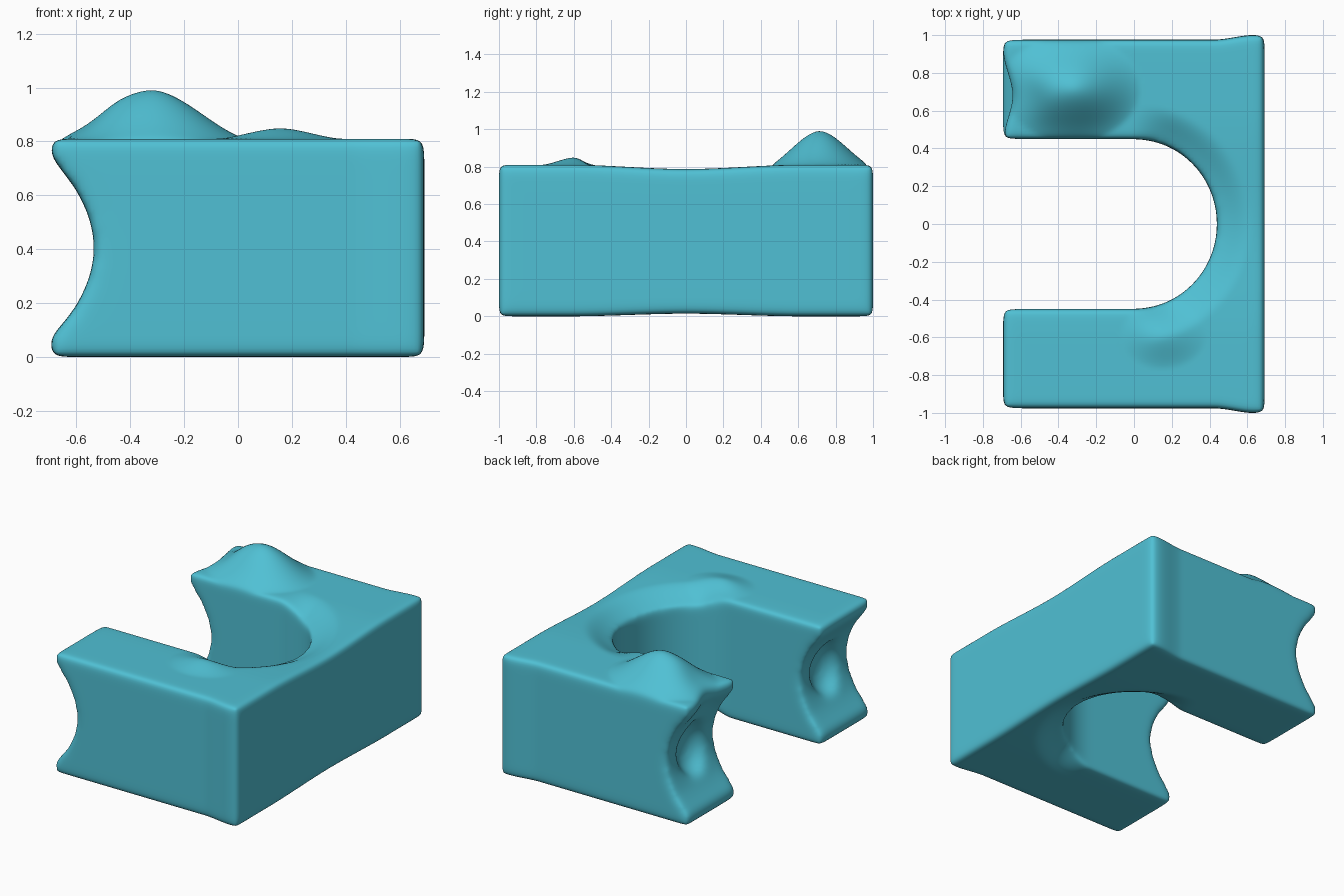
import bpy, bmesh, math

if "Cube" in bpy.data.objects:
    bpy.data.objects.remove(bpy.data.objects["Cube"])


def mesh_object(name, bm):
    bmesh.ops.recalc_face_normals(bm, faces=bm.faces)
    me = bpy.data.meshes.new(name)
    bm.to_mesh(me)
    bm.free()
    ob = bpy.data.objects.new(name, me)
    bpy.context.collection.objects.link(ob)
    return ob


def prism(name, pts, vec):
    bm = bmesh.new()
    f = bm.faces.new([bm.verts.new(p) for p in pts])
    r = bmesh.ops.extrude_face_region(bm, geom=[f])
    bmesh.ops.translate(bm, vec=vec, verts=[g for g in r["geom"] if isinstance(g, bmesh.types.BMVert)])
    return mesh_object(name, bm)


def smooth(t):
    t = max(0.0, min(1.0, t))
    return t * t * (3 - 2 * t)


# U-shaped block
X, Y, H = 0.692, 0.976, 0.81
L = -0.70
outline = [(L, -Y), (X, -Y), (X, Y), (L, Y), (L, 0.45)]
for i in range(41):
    a = math.pi / 2 - math.pi * i / 40
    outline.append((0.44 * math.cos(a), 0.45 * math.sin(a)))
outline.append((L, -0.45))
block = prism("u_block", [(x, y, 0) for x, y in outline], (0, 0, H))

# Hollow arm ends: one round groove across both arms and a dent in each
groove = [(-0.72, 0.77), (-0.69, 0.74), (-0.645, 0.68), (-0.60, 0.62), (-0.565, 0.55), (-0.542, 0.48),
          (-0.535, 0.40), (-0.542, 0.33), (-0.565, 0.26), (-0.60, 0.19), (-0.645, 0.13), (-0.69, 0.08),
          (-0.72, 0.05), (-1.0, 0.05), (-1.0, 0.77)]
cutters = [prism("end_groove_cutter", [(x, -1.2, z) for x, z in groove], (0, 2.4, 0))]
for side in (-1, 1):
    bm = bmesh.new()
    bmesh.ops.create_uvsphere(bm, u_segments=24, v_segments=16, radius=1)
    for v in bm.verts:
        v.co = (-0.57 + 0.12 * v.co.x, side * 0.71 + 0.15 * v.co.y, 0.40 + 0.18 * v.co.z)
    cutters.append(mesh_object("end_dent_cutter", bm))
for c in cutters:
    c.hide_render = True
    m = block.modifiers.new("cut", "BOOLEAN")
    m.object = c
    m.operation = "DIFFERENCE"
    m.solver = "EXACT"

# Soften all edges
m = block.modifiers.new("remesh", "REMESH")
m.mode = "VOXEL"
m.voxel_size = 0.018
m = block.modifiers.new("soften", "SMOOTH")
m.factor = 0.5
m.iterations = 32
dg = bpy.context.evaluated_depsgraph_get()
me = bpy.data.meshes.new_from_object(block.evaluated_get(dg))
block.modifiers.clear()
block.data = me
for c in cutters:
    bpy.data.objects.remove(c)

# Sagging bridge, thinned inner arc, flared back corners, two mounds on top
mounds = [(-0.32, 0.715, 0.37, 0.32, 0.25, 0.18), (0.15, -0.59, 0.20, 0.21, 0.16, 0.04)]
for v in me.vertices:
    x, y, z = v.co
    sag = smooth(1 - abs(y) / 0.62)
    arc = math.hypot(x / 0.44, y / 0.45) - 1
    thin = smooth(1 - arc / 0.42) * smooth((x + 0.02) / 0.25)
    k = 0.055 * sag + 0.15 * thin if z > 0.4 else 0.035 * sag + 0.18 * thin
    nz = 0.4 + (z - 0.4) * (1 - k)
    top = smooth((z - 0.52) / 0.27)
    for cx, cy, rl, rr, ry, h in mounds:
        d = math.hypot((x - cx) / (rl if x < cx else rr), (y - cy) / ry)
        d = math.sqrt(d * d + 0.01) - 0.1
        nz += top * h * (0.5 * smooth(1 - d) + 0.5 * max(0, 1 - d))
    flare = 0.025 * smooth((x - 0.42) / 0.22) * smooth((abs(y) - 0.7) / 0.25)
    # the upper rim of the arm under the tall mound is pulled in
    pull = 0.05 * smooth(1 - abs(y - 0.68) / 0.24) * smooth((-0.4 - x) / 0.25) * top
    v.co = (x + pull, y + math.copysign(flare, y), nz)

# Flat colour and smooth shading
mat = bpy.data.materials.new("turquoise")
mat.diffuse_color = (0.08, 0.53, 0.66, 1)
mat.use_nodes = True
mat.node_tree.nodes["Principled BSDF"].inputs["Base Color"].default_value = mat.diffuse_color
me.materials.clear()
me.materials.append(mat)
for p in me.polygons:
    p.use_smooth = True
    p.material_index = 0
